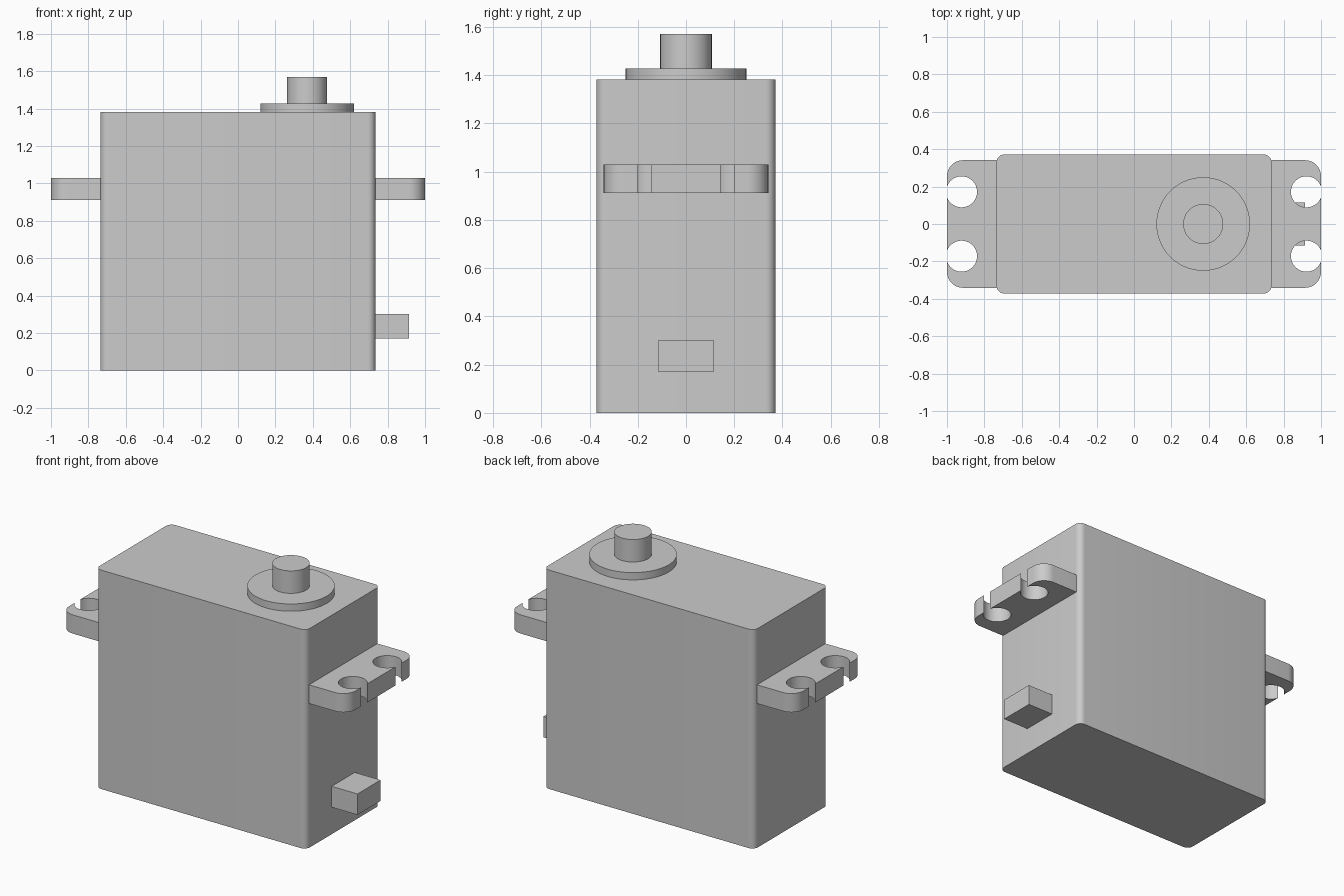
import bpy
import bmesh
from math import cos, sin, radians, acos, degrees

cube = bpy.data.objects.get("Cube")
if cube:
    bpy.data.objects.remove(cube, do_unlink=True)

grey = bpy.data.materials.new("plain grey")
grey.use_nodes = True
COLOUR = (0.6, 0.6, 0.6, 1)
grey.diffuse_color = COLOUR
grey.node_tree.nodes["Principled BSDF"].inputs["Base Color"].default_value = COLOUR


def arc(cx, cy, r, start, end, steps):
    """Points along an arc, angles in degrees."""
    angles = [radians(start + (end - start) * i / steps) for i in range(steps + 1)]
    return [(cx + r * cos(a), cy + r * sin(a)) for a in angles]


def prism(name, outline, z0, z1):
    """Extrude a flat outline from z0 up to z1."""
    bm = bmesh.new()
    face = bm.faces.new([bm.verts.new((x, y, z0)) for x, y in outline])
    top = bmesh.ops.extrude_face_region(bm, geom=[face])["geom"]
    bmesh.ops.translate(bm, vec=(0, 0, z1 - z0),
                        verts=[v for v in top if isinstance(v, bmesh.types.BMVert)])
    bmesh.ops.recalc_face_normals(bm, faces=bm.faces)
    mesh = bpy.data.meshes.new(name)
    bm.to_mesh(mesh)
    bm.free()
    mesh.materials.append(grey)
    obj = bpy.data.objects.new(name, mesh)
    bpy.context.collection.objects.link(obj)
    bpy.ops.object.select_all(action='DESELECT')
    obj.select_set(True)
    bpy.context.view_layer.objects.active = obj
    bpy.ops.object.shade_smooth_by_angle(angle=radians(35))
    return obj


def rounded_box(half_x, half_y, r):
    points = []
    for i, (sx, sy) in enumerate([(1, 1), (-1, 1), (-1, -1), (1, -1)]):
        points += arc(sx * (half_x - r), sy * (half_y - r), r, 90 * i, 90 * i + 90, 8)
    return points


# Motor case with rounded upright edges
CASE_X, CASE_TOP = 0.735, 1.382
prism("case", rounded_box(CASE_X, 0.371, 0.04), 0, CASE_TOP)

# Output collar and shaft
SHAFT_X = 0.37
prism("output_collar", arc(SHAFT_X, 0, 0.25, 0, 357, 119), CASE_TOP, 1.428)
prism("output_shaft", arc(SHAFT_X, 0, 0.107, 0, 355, 71), 1.428, 1.57)

# Mounting tabs: rounded outer corners, screw holes open at the outer edge
TAB_Y, CORNER, HOLE_X, HOLE_Y, HOLE_R = 0.341, 0.085, 0.922, 0.172, 0.083
gap = degrees(acos((1 - HOLE_X) / HOLE_R))
half = [(CASE_X, TAB_Y)]
half += arc(1 - CORNER, TAB_Y - CORNER, CORNER, 90, 0, 12)
half += arc(HOLE_X, HOLE_Y, HOLE_R, gap, 360 - gap, 40)
tab = half + [(x, -y) for x, y in reversed(half)]
for side, sx in (("left", 1), ("right", -1)):
    prism(side + "_mounting_tab", [(sx * x, y) for x, y in tab], 0.911, 1.029)

# Cable outlet near the base
prism("cable_outlet", [(CASE_X, -0.115), (0.915, -0.115),
                       (0.915, 0.115), (CASE_X, 0.115)], 0.17, 0.302)
